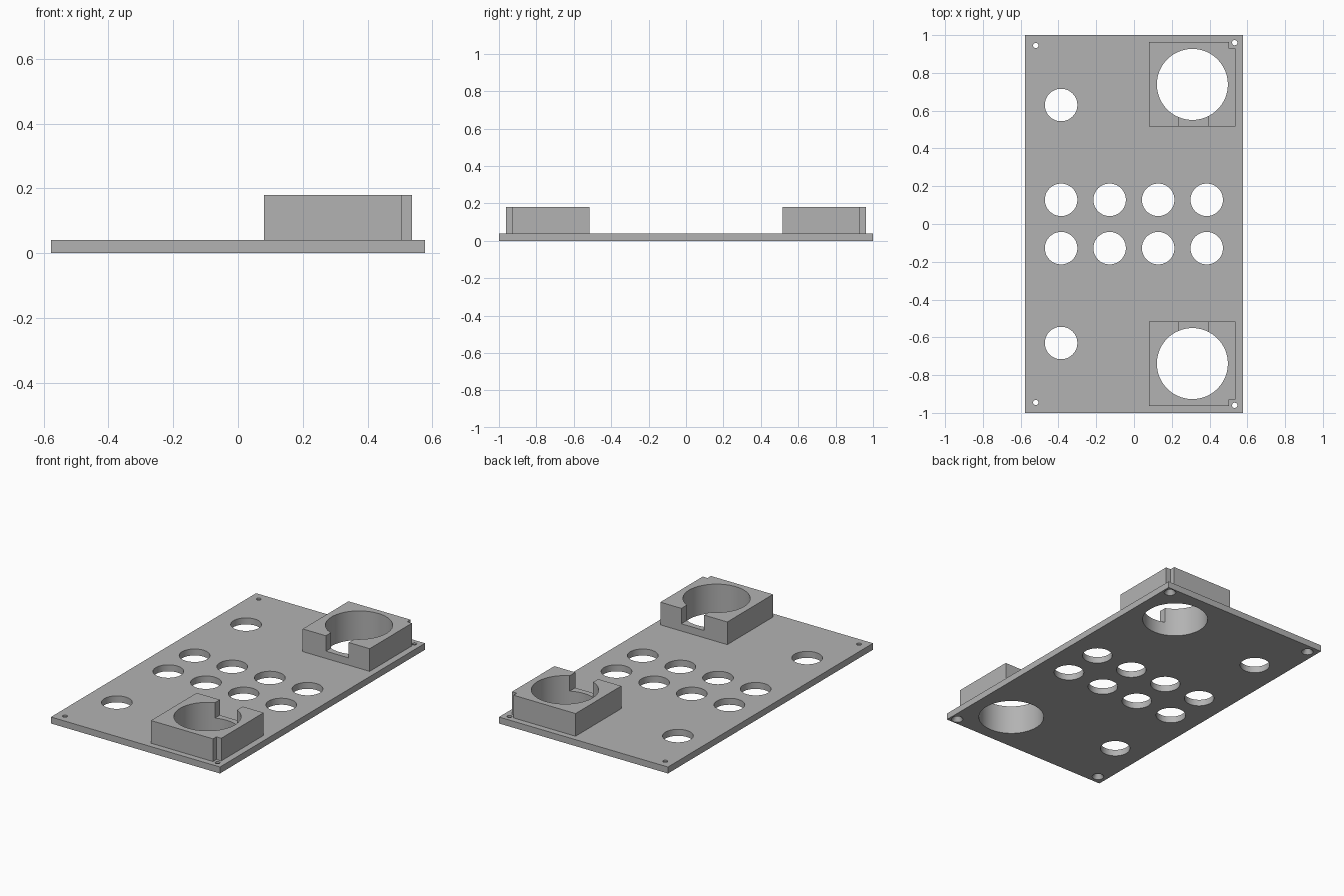
import bpy
import math

cube = bpy.data.objects.get("Cube")
if cube:
    bpy.data.objects.remove(cube)

grey = bpy.data.materials.new("plain grey")
grey.use_nodes = True
colour = (0.45, 0.45, 0.45, 1)
grey.diffuse_color = colour
grey.node_tree.nodes["Principled BSDF"].inputs["Base Color"].default_value = colour

THICK, TOP = 0.04, 0.18


def box(name, x0, x1, y0, y1, z0, z1):
    bpy.ops.mesh.primitive_cube_add(size=1, location=((x0 + x1) / 2, (y0 + y1) / 2, (z0 + z1) / 2))
    ob = bpy.context.object
    ob.name = name
    ob.scale = (x1 - x0, y1 - y0, z1 - z0)
    bpy.ops.object.transform_apply(location=False, rotation=False)
    ob.data.materials.append(grey)
    return ob


def tapered_pin(name, x, y, z0, z1, r0, r1):
    bpy.ops.mesh.primitive_cone_add(vertices=64, radius1=r0, radius2=r1, depth=z1 - z0,
                                    location=(x, y, (z0 + z1) / 2))
    ob = bpy.context.object
    ob.name = name
    ob.data.materials.append(grey)
    return ob


def combine(target, other, operation):
    mod = target.modifiers.new("boolean", "BOOLEAN")
    mod.object = other
    mod.operation = operation
    mod.solver = "EXACT"
    bpy.context.view_layer.objects.active = target
    bpy.ops.object.modifier_apply(modifier=mod.name)
    bpy.data.objects.remove(other)


def drill(target, x, y, r):
    combine(target, tapered_pin("drill", x, y, -0.1, 0.3, r, r), "DIFFERENCE")


panel = box("panel", -0.577, 0.577, -1, 1, 0, THICK)

# Housings: square block with a corner relief and a cable slot facing inwards
for side in (-1, 1):
    def span(a, b):
        return sorted((side * a, side * b))
    housing = box("housing", 0.08, 0.537, *span(0.517, 0.963), 0.02, TOP)
    combine(housing, box("relief", 0.504, 0.6, *span(0.93, 1.0), 0, 0.3), "DIFFERENCE")
    combine(housing, box("slot", 0.238, 0.394, *span(0.45, 0.72), 0.085, 0.3), "DIFFERENCE")
    combine(panel, housing, "UNION")
    drill(panel, 0.309, side * 0.739, 0.188)

# Button holes
for side in (-1, 1):
    drill(panel, -0.386, side * 0.63, 0.086)
    for column in range(4):
        drill(panel, -0.386 + column * 0.257, side * 0.128, 0.086)

# Countersunk corner screw holes
for side in (-1, 1):
    for x, y in ((-0.52, 0.945), (0.533, 0.96)):
        drill(panel, x, side * y, 0.014)
        sink = tapered_pin("countersink", x, side * y, -0.002, 0.032, 0.035, 0.0135)
        combine(panel, sink, "DIFFERENCE")

bpy.ops.object.select_all(action="DESELECT")
panel.select_set(True)
bpy.context.view_layer.objects.active = panel
bpy.ops.object.shade_smooth_by_angle(angle=math.radians(25))
